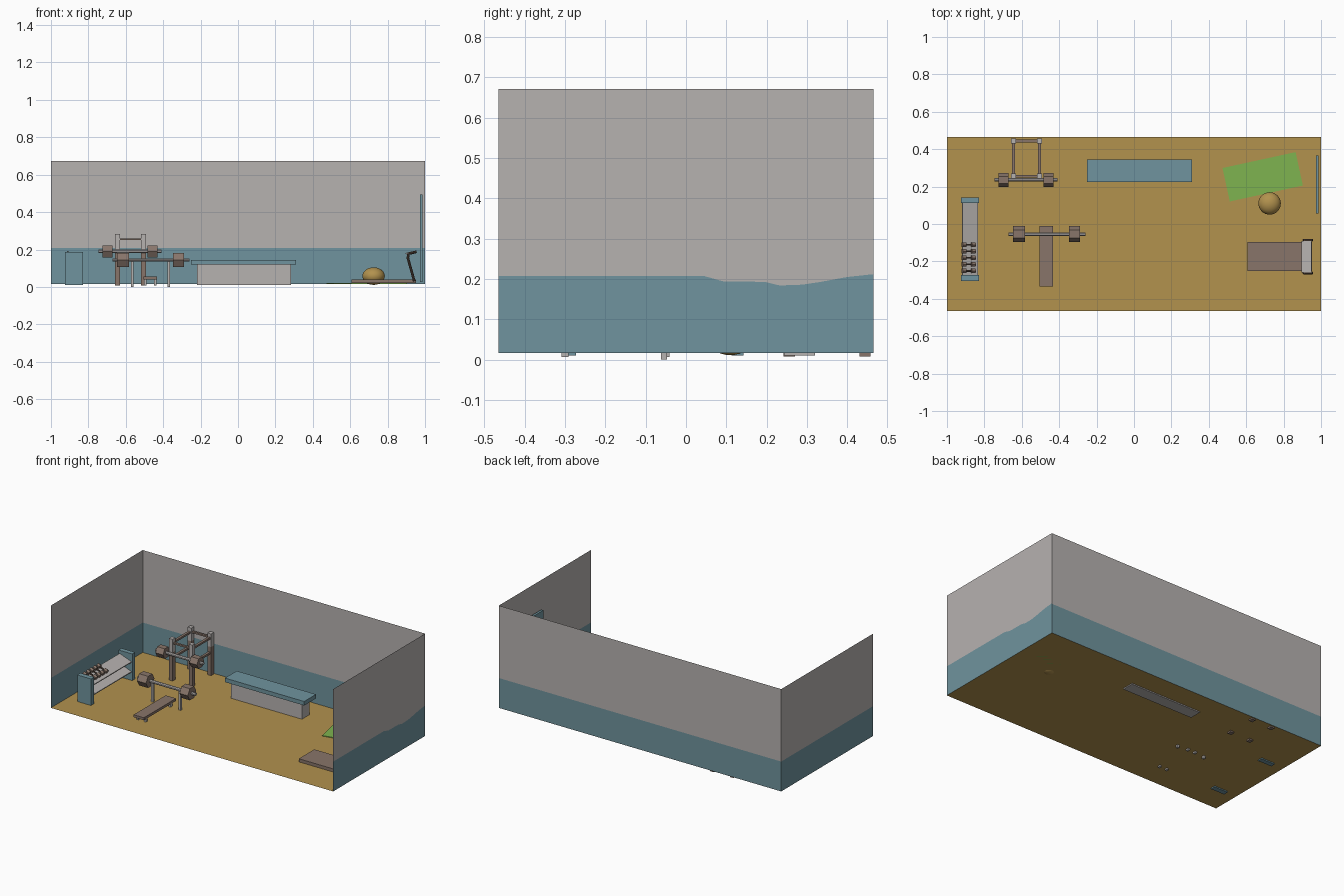
import bpy, bmesh
from math import pi, radians, atan2
from mathutils import Vector, Matrix

cube = bpy.data.objects.get("Cube")
if cube:
    bpy.data.objects.remove(cube, do_unlink=True)


def material(name, r, g, b):
    m = bpy.data.materials.new(name)
    m.use_nodes = True
    m.diffuse_color = (r, g, b, 1)
    m.node_tree.nodes["Principled BSDF"].inputs["Base Color"].default_value = (r, g, b, 1)
    return m


GREY = material("warm grey", .47, .445, .434)
BLUE = material("dusty blue", .162, .296, .342)
TAN = material("tan wood", .445, .287, .076)
BROWN = material("grey brown", .246, .178, .144)
GREEN = material("green", .209, .456, .08)
DARK = material("dark brown", .1, .066, .05)
FLOOR = .017


def finish(name, bm, *mats):
    mesh = bpy.data.meshes.new(name)
    bm.to_mesh(mesh)
    bm.free()
    for m in mats:
        mesh.materials.append(m)
    ob = bpy.data.objects.new(name, mesh)
    bpy.context.collection.objects.link(ob)
    return ob


def box(name, mat, x, y, z):
    """Box from (min, max) pairs."""
    bm = bmesh.new()
    size = Matrix.Diagonal((x[1] - x[0], y[1] - y[0], z[1] - z[0], 1))
    mid = Matrix.Translation([sum(p) / 2 for p in (x, y, z)])
    bmesh.ops.create_cube(bm, size=1, matrix=mid @ size)
    return finish(name, bm, mat)


def rod(name, mat, a, b, r, sides=6, turn=0):
    """Prism running from point a to point b."""
    a, b = Vector(a), Vector(b)
    bm = bmesh.new()
    aim = (b - a).to_track_quat('Z', 'Y').to_matrix().to_4x4()
    bmesh.ops.create_cone(bm, cap_ends=True, segments=sides, radius1=r, radius2=r,
                          depth=(b - a).length,
                          matrix=Matrix.Translation((a + b) / 2) @ aim @ Matrix.Rotation(turn, 4, 'Z'))
    return finish(name, bm, mat)


def wall(name, start, end, line, top=.672):
    """Flat wall, blue below the paint line and grey above it."""
    start, end = Vector(start), Vector(end)
    bm = bmesh.new()
    cols = []
    for t, z in line:
        p = start.lerp(end, t)
        cols.append([bm.verts.new((p.x, p.y, h)) for h in (FLOOR, z, top)])
    for c, d in zip(cols, cols[1:]):
        for i in range(2):
            f = bm.faces.new((c[i], d[i], d[i + 1], c[i + 1]))
            f.material_index = i
    finish(name, bm, BLUE, GREY)


# Room shell, open at the front
HALF = .465
level = [(0, .208), (1, .208)]
wavy = [(0, .212), (.07, .205), (.14, .193), (.19, .186), (.25, .184), (.29, .193),
        (.4, .194), (.45, .207), (1, .208)]
wall("left_wall", (1, HALF), (1, -HALF), wavy)
wall("back_wall", (-1, HALF), (1, HALF), level)
wall("right_wall", (-1, -HALF), (-1, HALF), level)
bm = bmesh.new()
bmesh.ops.create_grid(bm, size=1, matrix=Matrix.Diagonal((1, HALF, 1, 1)) @ Matrix.Translation((0, 0, FLOOR)))
finish("floor", bm, TAN)


# Loaded barbells
def barbell(name, x0, x1, y, z, r, plates):
    rod(name + "_bar", GREY, (x0, y, z), (x1, y, z), .01, 8, pi / 8)
    for i, (a, b) in enumerate(plates):
        w = rod(f"{name}_weight_{i}", BROWN, (a, y, z), (b, y, z), r, 6)
        # keep a flat side on top
        zs = max(v.co.z for v in w.data.vertices) - z
        if zs > r * .95:
            w.data.transform(Matrix.Translation((0, y, z)) @ Matrix.Rotation(pi / 6, 4, 'X')
                             @ Matrix.Translation((0, -y, -z)))


barbell("bench_barbell", -.67, -.26, -.054, .144, .043, [(-.648, -.584), (-.347, -.288)])
barbell("rack_barbell", -.745, -.41, .236, .19, .037, [(-.725, -.671), (-.485, -.431)])

# Press bench with two bar uprights
box("bench_pad", BROWN, (-.505, -.432), (-.335, -.01), (.04, .056))
for x in (-.565, -.37):
    box("bar_upright", GREY, (x - .007, x + .007), (-.062, -.047), (0, .137))
for y in (-.3, -.05):
    for x in (-.502, -.45):
        box("bench_leg", GREY, (x, x + .014), (y - .009, y + .009), (.007, .042))

# Squat rack: four posts, brown below and grey above
for x in (-.645, -.505):
    for y in (.256, .444):
        for mat, z in ((BROWN, (.008, .2)), (GREY, (.2, .284))):
            box("rack_post", mat, (x - .013, x + .013), (y - .014, y + .014), z)
    for z in (.255, .16):
        box("rack_side_rail", BROWN, (x - .008, x + .008), (.265, .435), (z - .006, z + .006))
for y in (.256, .444):
    box("rack_cross_rail", BROWN, (-.635, -.515), (y - .007, y + .007), (.25, .26))

# Dumbbell stand: end panels and two tilted shelves
for y0, y1 in ((-.305, -.273), (.113, .143)):
    box("stand_end", BLUE, (-.925, -.828), (y0, y1), (.01, .187))
TILT = radians(20)
for z in (.148, .085):
    shelf = box("stand_shelf", GREY, (-.045, .045), (-.273, .113), (-.004, .004))
    shelf.data.transform(Matrix.Translation((-.877, 0, z)) @ Matrix.Rotation(TILT, 4, 'Y'))
for i in range(5):
    y = -.111 - i * .035
    c = Vector((-.884, y, .166))
    step = Matrix.Rotation(TILT, 3, 'Y') @ Vector((1, 0, 0))
    rod("dumbbell_grip", DARK, c - step * .02, c + step * .02, .005)
    for s in (-1, 1):
        rod("dumbbell_head", BROWN, c + step * s * .016, c + step * s * .037, .014)

# Padded table
box("table_base", GREY, (-.22, .283), (.243, .32), (.01, .12))
box("table_top", BLUE, (-.25, .311), (.225, .345), (.119, .145))

# Exercise mat
mat_pad = box("floor_mat", GREEN, (-.2, .2), (-.0915, .0915), (FLOOR, .021))
mat_pad.data.transform(Matrix.Translation((.688, .2525, 0)) @ Matrix.Rotation(radians(12.3), 4, 'Z'))

# Exercise ball, slightly squashed
bm = bmesh.new()
bmesh.ops.create_uvsphere(bm, u_segments=32, v_segments=16, radius=.06,
                          matrix=Matrix.Translation((.725, .11, .058)) @ Matrix.Diagonal((1, 1, .78, 1)))
for f in bm.faces:
    f.smooth = True
finish("exercise_ball", bm, TAN)

# Treadmill: deck, bent side tubes and console
box("treadmill_deck", BROWN, (.607, .953), (-.252, -.095), (.02, .04))
path = [(.943, .03), (.908, .155), (.912, .178), (.955, .188)]
for y in (-.262, -.086):
    for (xa, za), (xb, zb) in zip(path, path[1:]):
        rod("treadmill_tube", DARK, (xa, y, za), (xb, y, zb), .007, 8)
console = box("treadmill_console", GREY, (-.027, .027), (-.258, -.09), (-.004, .004))
slope = atan2(path[3][1] - path[2][1], path[3][0] - path[2][0])
console.data.transform(Matrix.Translation((.923, 0, .184)) @ Matrix.Rotation(-slope, 4, 'Y'))

# Wall mirror
box("wall_mirror", BLUE, (.972, .986), (.055, .365), (.027, .493))
